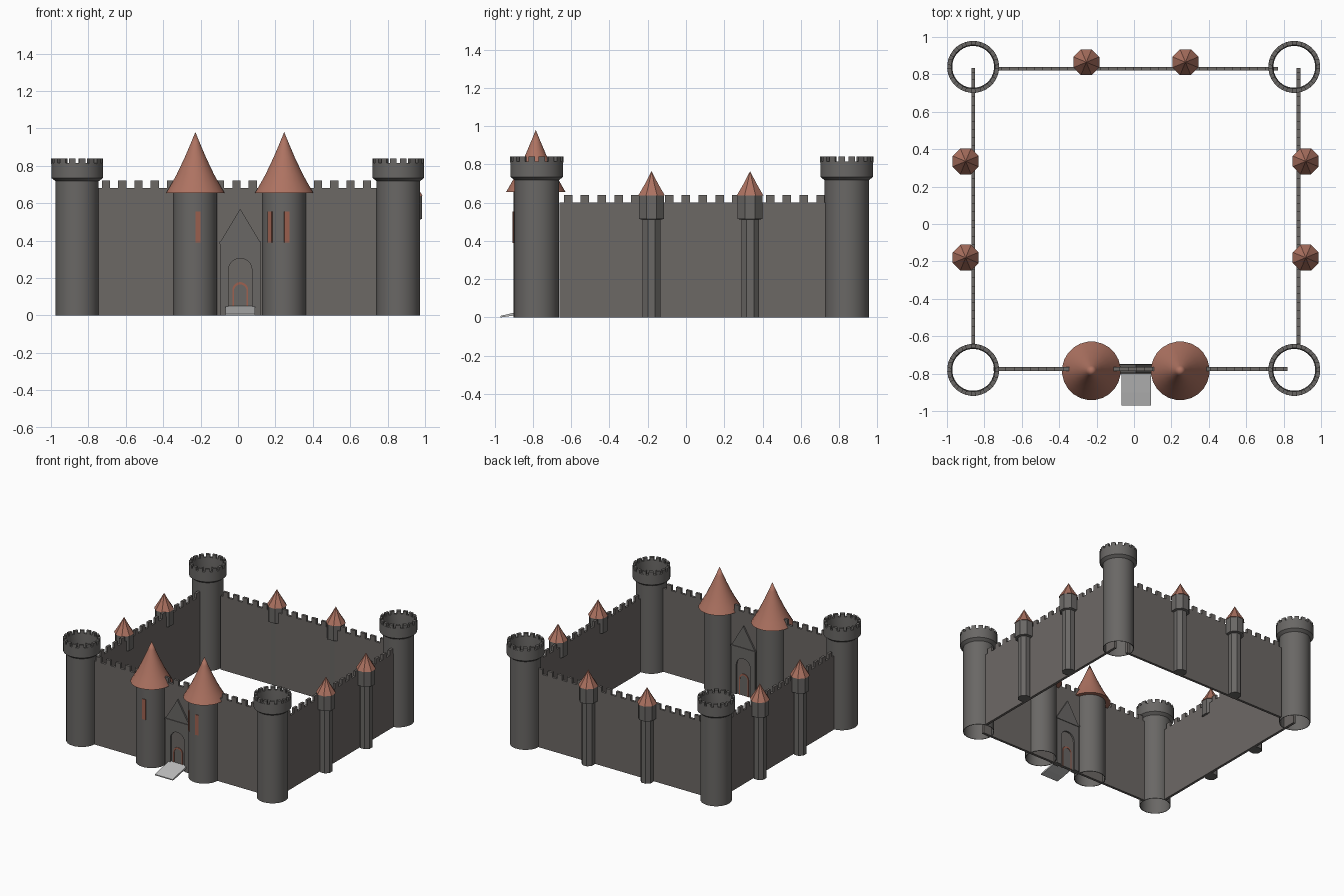
import bpy, bmesh, math
from mathutils import Matrix, Vector

if "Cube" in bpy.data.objects:
    bpy.data.objects.remove(bpy.data.objects["Cube"])


def material(name, rgb):
    m = bpy.data.materials.new(name)
    m.diffuse_color = (*rgb, 1)
    m.use_nodes = True
    m.node_tree.nodes["Principled BSDF"].inputs["Base Color"].default_value = m.diffuse_color
    return m


STONE = material("grey stone", (0.142, 0.136, 0.130))
WALL = material("warm grey wall", (0.152, 0.139, 0.131))
ROOF = material("terracotta roof", (0.42, 0.17, 0.12))
SHUTTER = material("red brown trim", (0.34, 0.12, 0.08))
PALE = material("pale plank", (0.52, 0.52, 0.52))


def finish(name, bm, mat, smooth=False):
    bmesh.ops.remove_doubles(bm, verts=bm.verts, dist=1e-5)
    bmesh.ops.recalc_face_normals(bm, faces=bm.faces)
    me = bpy.data.meshes.new(name)
    bm.to_mesh(me)
    bm.free()
    me.materials.append(mat)
    if smooth:
        me.shade_smooth()
        me.set_sharp_from_angle(angle=math.radians(35))
    ob = bpy.data.objects.new(name, me)
    bpy.context.collection.objects.link(ob)
    return ob


def lathe(name, profile, x, y, n, mat, smooth=True, closed=False):
    """Spin (radius, z) points about a vertical axis."""
    bm = bmesh.new()
    rings = [[bm.verts.new((x + r * math.cos(2 * math.pi * (i + .5) / n),
                            y + r * math.sin(2 * math.pi * (i + .5) / n), z))
              for i in range(n)] for r, z in profile]
    pairs = list(zip(rings, rings[1:]))
    if closed:
        pairs.append((rings[-1], rings[0]))
    for a, b in pairs:
        for i in range(n):
            j = (i + 1) % n
            bm.faces.new((a[i], a[j], b[j], b[i]))
    return finish(name, bm, mat, smooth)


def prism(name, pts, depth, mat, origin=(0, 0, 0), turn=0):
    """Extrude an upright (u, z) outline by depth, centred on its plane."""
    bm = bmesh.new()
    f = bm.faces.new([bm.verts.new((u, -depth / 2, z)) for u, z in pts])
    ext = bmesh.ops.extrude_face_region(bm, geom=[f])["geom"]
    bmesh.ops.translate(bm, vec=(0, depth, 0),
                        verts=[v for v in ext if isinstance(v, bmesh.types.BMVert)])
    bm.transform(Matrix.Translation(origin) @ Matrix.Rotation(turn, 4, 'Z'))
    return finish(name, bm, mat)


def arch(cx, half, top, z0=0, steps=10):
    """Round-headed outline from bottom left over to bottom right."""
    zc = top - half
    return [(cx - half, z0)] + [(cx - half * math.cos(math.pi * i / steps),
                                 zc + half * math.sin(math.pi * i / steps))
                                for i in range(steps + 1)] + [(cx + half, z0)]


def battlement(u0, u1, top, step=.04, period=.087):
    """Wall outline with square merlons along its top."""
    pts = [(u0, 0)]
    n = max(1, round((u1 - u0) / period))
    p = (u1 - u0) / n
    for i in range(n):
        a = u0 + p * (i + .25)
        b = u0 + p * (i + .75)
        if i == 0:
            pts.append((u0, top - step))
        pts += [(a, top - step), (a, top), (b, top), (b, top - step)]
    return pts + [(u1, top - step), (u1, 0)]


# Curtain walls
prism("front_wall", battlement(-.75, .82, .72), .02, WALL, (0, -.775, 0))
prism("back_wall", battlement(-.73, .77, .64), .02, WALL, (0, .83, 0))
for side, x in (("left", -.86), ("right", .88)):
    prism(side + "_wall", battlement(-.66, .835, .64), .02, WALL, (x, 0, 0), math.pi / 2)


# Hollow corner towers with crenellated crowns
def corner_tower(tag, x, y):
    lathe(tag + "_tower_shaft", [(.116, 0), (.116, .74), (.112, .74), (.112, 0)],
          x, y, 32, STONE, closed=True)
    lathe(tag + "_tower_crown", [(.113, .715), (.139, .735), (.139, .815),
                                 (.117, .815), (.113, .735)], x, y, 32, STONE, closed=True)
    bm = bmesh.new()
    n = 16
    for k in range(n):
        a0, a1 = 2 * math.pi * (k + .18) / n, 2 * math.pi * (k + .82) / n
        vs = [bm.verts.new((x + r * math.cos(a), y + r * math.sin(a), z))
              for z in (.81, .84) for r, a in ((.117, a0), (.139, a0), (.139, a1), (.117, a1))]
        bm.faces.new(vs[:4])
        bm.faces.new(vs[4:])
        for i in range(4):
            j = (i + 1) % 4
            bm.faces.new((vs[i], vs[j], vs[j + 4], vs[i + 4]))
    finish(tag + "_tower_merlons", bm, STONE)


for fx, x in (("left", -.86), ("right", .857)):
    for fy, y in (("front", -.78), ("back", .84)):
        corner_tower(fy + "_" + fx, x, y)


# Small octagonal wall turrets
def turret(tag, x, y):
    lathe(tag + "_turret_shaft", [(0, 0), (.05, 0), (.05, .52)], x, y, 8, STONE, False)
    lathe(tag + "_turret_head", [(.045, .51), (.07, .515), (.07, .64), (0, .64)],
          x, y, 8, STONE, False)
    lathe(tag + "_turret_roof", [(0, .638), (.075, .638), (.036, .7), (0, .765)],
          x, y, 8, ROOF, False)


for i, y in enumerate((-.18, .335)):
    turret(f"left_{i}", -.9, y)
    turret(f"right_{i}", .918, y)
for i, x in enumerate((-.255, .275)):
    turret(f"back_{i}", x, .865)


# Gate towers with flared conical roofs and slit windows
def slit(tag, x, y, ang):
    p = Vector((x + .117 * math.cos(ang), y + .117 * math.sin(ang), 0))
    prism(tag, [(-.014, .39), (.014, .39), (.014, .555), (-.014, .555)], .009,
          SHUTTER, p, ang + math.pi / 2)


for tag, x in (("left", -.228), ("right", .247)):
    lathe(tag + "_gate_tower", [(.117, 0), (.117, .67), (.112, .67), (.112, 0)],
          x, -.785, 32, STONE, closed=True)
    lathe(tag + "_gate_roof", [(.11, .66), (.157, .655), (.128, .705), (.1, .755),
                               (.057, .845), (.027, .915), (0, .98)], x, -.785, 24, ROOF)
    slit(tag + "_slit_window", x, -.785, math.radians(-83))
slit("inner_slit_window", .247, -.785, math.radians(-130))

# Gatehouse: gabled frame around a tall arch, showing on both wall faces
cx = .012
prism("gatehouse_frame", [(cx - .108, 0), (cx - .108, .39), (cx, .57), (cx + .108, .39),
                          (cx + .108, 0)] + arch(cx, .063, .305)[::-1],
      .045, STONE, (0, -.775, 0))
prism("gable_ledge", [(cx - .112, .382), (cx + .112, .382), (cx + .112, .394),
                      (cx - .112, .394)], .055, STONE, (0, -.775, 0))
prism("door_trim", arch(cx, .042, .178) + arch(cx, .034, .165)[::-1],
      .03, SHUTTER, (0, -.775, 0))
prism("door", arch(cx, .034, .165), .024, STONE, (0, -.775, 0))

# Lowered drawbridge sloping down to the ground
prism("drawbridge", [(-.97, 0), (-.97, .008), (-.9, .025), (-.785, .05), (-.785, .035),
                     (-.9, .01)], .16, PALE, (.012, 0, 0), math.pi / 2)
